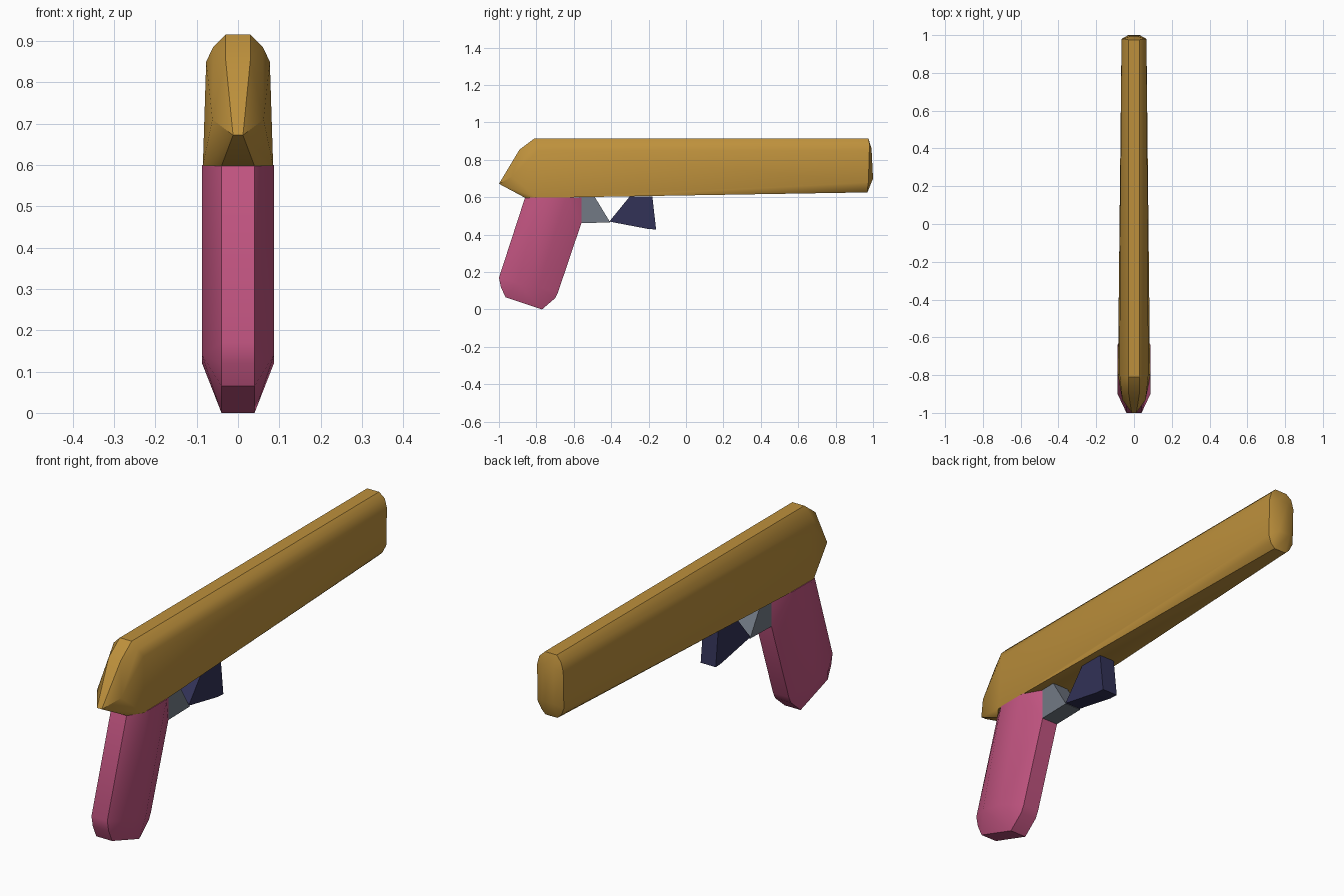
import bpy
import bmesh
import math

cube = bpy.data.objects.get("Cube")
if cube:
    bpy.data.objects.remove(cube, do_unlink=True)


def material(name, rgb):
    m = bpy.data.materials.new(name)
    m.use_nodes = True
    m.diffuse_color = (*rgb, 1)
    m.node_tree.nodes["Principled BSDF"].inputs["Base Color"].default_value = (*rgb, 1)
    return m


gold = material("gold", (0.51, 0.28, 0.045))
pink = material("pink", (0.54, 0.09, 0.22))
grey = material("grey", (0.17, 0.195, 0.235))
navy = material("navy", (0.032, 0.032, 0.095))


def hull_part(name, half_points, mat, smooth_angle):
    """Mirror the given points across x = 0 and wrap them in a convex shell."""
    bm = bmesh.new()
    for x, y, z in half_points:
        for side in (-1, 1):
            bm.verts.new((side * x, y, z))
    result = bmesh.ops.convex_hull(bm, input=bm.verts[:])
    loose = {g for g in result["geom_interior"] + result["geom_unused"]
             if isinstance(g, bmesh.types.BMVert)}
    bmesh.ops.delete(bm, geom=list(loose), context="VERTS")
    bmesh.ops.dissolve_limit(bm, angle_limit=math.radians(2),
                             verts=bm.verts[:], edges=bm.edges[:])
    bmesh.ops.recalc_face_normals(bm, faces=bm.faces[:])
    mesh = bpy.data.meshes.new(name)
    bm.to_mesh(mesh)
    bm.free()
    mesh.materials.append(mat)
    obj = bpy.data.objects.new(name, mesh)
    bpy.context.collection.objects.link(obj)
    bpy.ops.object.select_all(action="DESELECT")
    obj.select_set(True)
    bpy.context.view_layer.objects.active = obj
    bpy.ops.object.shade_smooth_by_angle(angle=math.radians(smooth_angle))
    return obj


def plate(name, profile, half_width, mat):
    """Extrude a side profile of (y, z) points across x."""
    return hull_part(name, [(half_width, y, z) for y, z in profile], mat, 20)


# Long barrel housing: pointed end, upper shoulders, tapered far end
housing_points = [
    (0.012, -1.0, 0.672), (0.062, -0.93, 0.71),
    (0.04, -0.86, 0.597), (0.085, -0.80, 0.598), (0.083, -0.60, 0.60),
    (0.03, -0.89, 0.855), (0.03, -0.81, 0.915),
    (0.06, -0.81, 0.885), (0.077, -0.79, 0.85),
    (0.03, 0.975, 0.915), (0.055, 0.98, 0.89), (0.066, 0.98, 0.85),
    (0.066, 0.975, 0.68), (0.05, 0.97, 0.645), (0.03, 0.97, 0.626),
    (0.03, 1.0, 0.70), (0.025, 0.992, 0.86),
]
hull_part("barrel_housing", housing_points, gold, 35)

# Slanted handle: narrow front and back strips, wide sides, chamfered foot
edge_profile = [(-0.86, 0.60), (-1.0, 0.17), (-0.99, 0.12), (-0.965, 0.065),
                (-0.77, 0.0), (-0.70, 0.06), (-0.685, 0.09),
                (-0.56, 0.46), (-0.56, 0.60)]
side_profile = [(-0.78, 0.60), (-0.90, 0.14), (-0.79, 0.12), (-0.64, 0.60)]
hull_part("handle",
          [(0.04, y, z) for y, z in edge_profile]
          + [(0.087, y, z) for y, z in side_profile], pink, 35)

# Trigger behind the handle and the wedge-shaped guard beyond it
plate("trigger", [(-0.57, 0.605), (-0.57, 0.462), (-0.405, 0.465), (-0.49, 0.605)],
      0.04, grey)
plate("trigger_guard", [(-0.41, 0.47), (-0.30, 0.605), (-0.18, 0.605),
                        (-0.16, 0.428), (-0.20, 0.43)], 0.038, navy)
